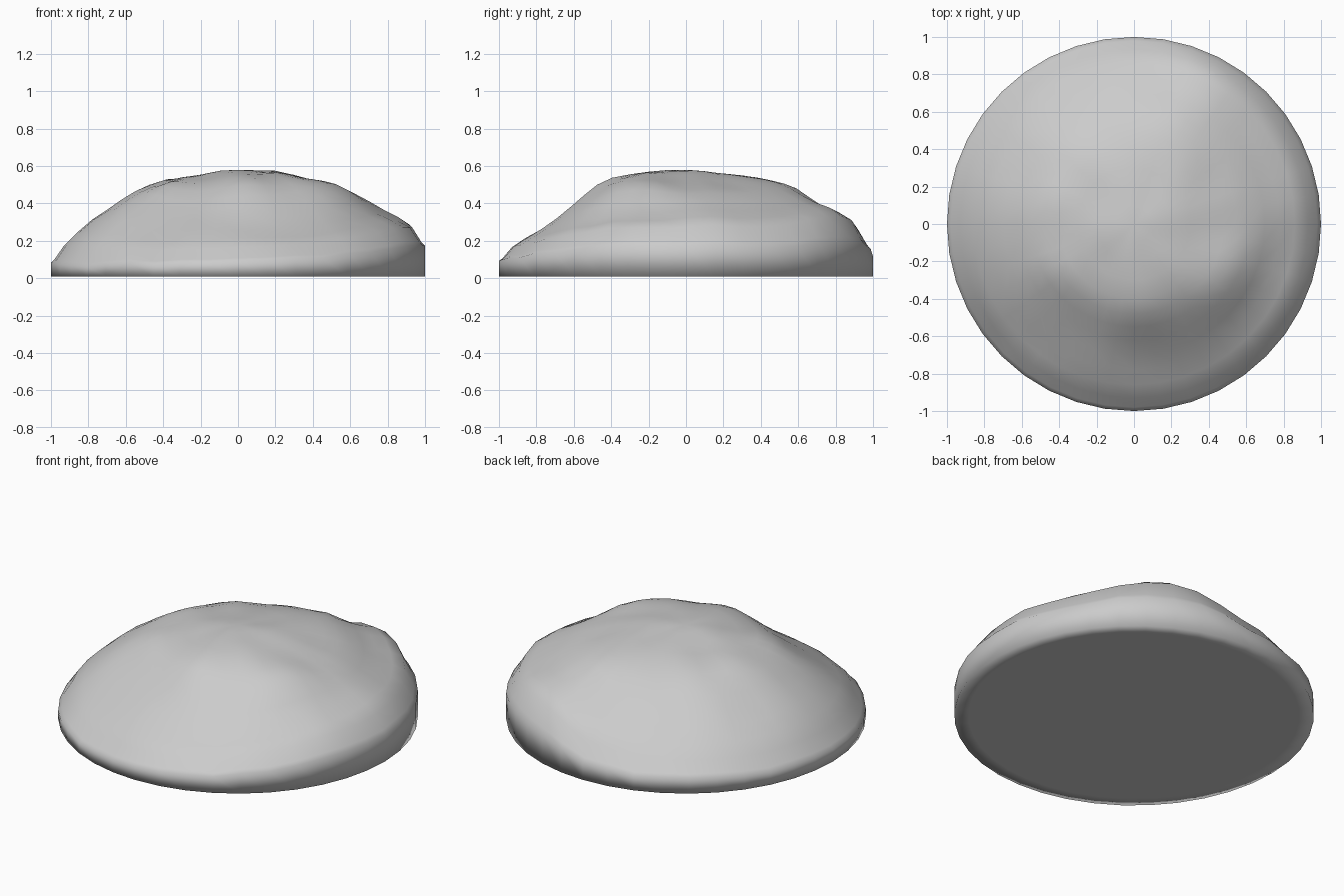
import bpy, bmesh, math
from mathutils import Vector, noise

if "Cube" in bpy.data.objects:
    bpy.data.objects.remove(bpy.data.objects["Cube"])

SEG = 40
RADII = [0, .25, .45, .62, .8, .92, 1.0]
APEX = .58
# Surface heights at RADII[1:], one row every 30 degrees from +x
ROWS = [
    [.56, .52, .45, .35, .29, .18],
    [.56, .52, .45, .35, .29, .17],
    [.56, .53, .49, .39, .35, .20],
    [.56, .52, .45, .32, .24, .13],
    [.55, .50, .42, .30, .19, .10],
    [.55, .50, .42, .30, .19, .09],
    [.55, .51, .43, .30, .19, .09],
    [.55, .50, .40, .29, .19, .07],
    [.55, .49, .37, .25, .17, .08],
    [.56, .51, .37, .25, .17, .09],
    [.56, .52, .40, .27, .21, .12],
    [.56, .53, .46, .32, .27, .17],
]


def catmull(a, b, c, d, t):
    return b + .5 * t * (c - a + t * (2*a - 5*b + 4*c - d + t * (3*(b - c) + d - a)))


def row_at(angle):
    f = angle / math.radians(30)
    i = int(f)
    n = len(ROWS)
    return [catmull(*(ROWS[(i + k) % n][j] for k in (-1, 0, 1, 2)), f - i)
            for j in range(len(ROWS[0]))]


def height(r, angle):
    vals = [APEX] + row_at(angle)
    for j in range(len(RADII) - 1):
        if r <= RADII[j + 1] + 1e-6:
            t = (r - RADII[j]) / (RADII[j + 1] - RADII[j])
            before = vals[j - 1] if j else vals[1]
            after = vals[min(j + 2, len(vals) - 1)]
            z = catmull(before, vals[j], vals[j + 1], after, t)
            break
    # fine lumps
    p = Vector((r * math.cos(angle), r * math.sin(angle), .3))
    return z + .018 * noise.noise(p * 5) * min(1, r * 4)


bm = bmesh.new()


def ring(r, zfun):
    out = []
    for i in range(SEG):
        a = 2 * math.pi * i / SEG
        out.append(bm.verts.new((r * math.cos(a), r * math.sin(a), zfun(r, a))))
    return out


def bridge(a, b):
    for i in range(SEG):
        k = (i + 1) % SEG
        bm.faces.new((a[i], b[i], b[k], a[k]))


# Lumpy upper surface
rings = [ring(r, height) for r in
         (.1, .2, .3, .4, .48, .55, .62, .7, .78, .86, .93, .98, 1.0)]
# Rim wall and flat underside
rings.append(ring(1.0, lambda r, a: .01))
rings.append(ring(.92, lambda r, a: .01))
top = bm.verts.new((0, 0, APEX))
for i in range(SEG):
    bm.faces.new((top, rings[0][i], rings[0][(i + 1) % SEG]))
for a, b in zip(rings, rings[1:]):
    bridge(a, b)
bm.faces.new(rings[-1][::-1])
for f in bm.faces:
    f.smooth = True

mesh = bpy.data.meshes.new("mound")
bm.to_mesh(mesh)
bm.free()
mound = bpy.data.objects.new("mound", mesh)
bpy.context.collection.objects.link(mound)
